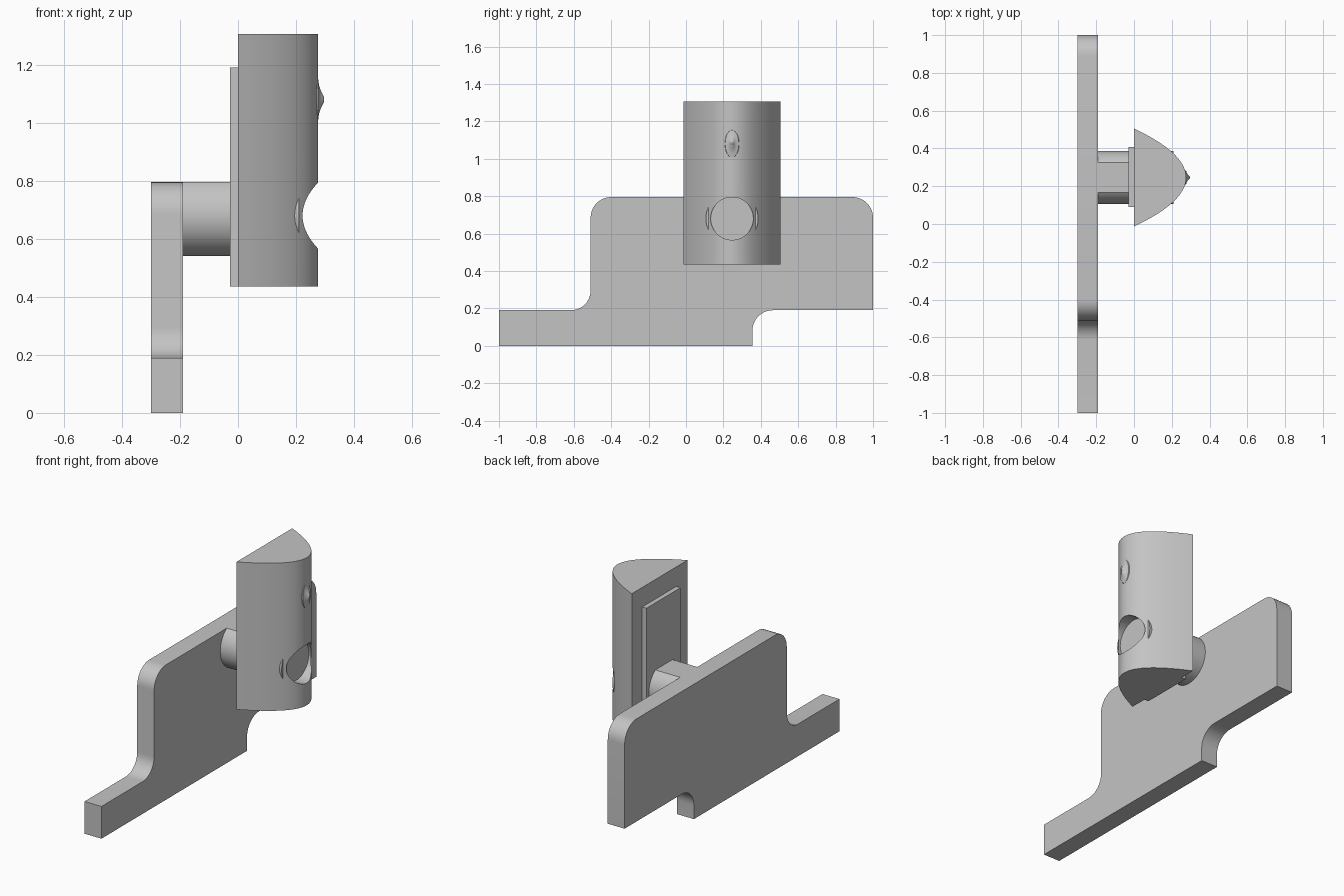
import bpy
import bmesh
from math import sin, cos, pi, sqrt, asin, radians
from mathutils import Vector

cube = bpy.data.objects.get("Cube")
if cube:
    bpy.data.objects.remove(cube, do_unlink=True)

GREY = (0.55, 0.55, 0.55, 1)
grey = bpy.data.materials.new("plain grey")
grey.use_nodes = True
grey.diffuse_color = GREY
grey.node_tree.nodes["Principled BSDF"].inputs["Base Color"].default_value = GREY

AXIS_Y, AXIS_Z = 0.246, 0.68   # shared axis of the pivot and the front hole


def finish(name, bm):
    """Turn a bmesh into a smooth-by-angle object."""
    bmesh.ops.recalc_face_normals(bm, faces=bm.faces)
    mesh = bpy.data.meshes.new(name)
    bm.to_mesh(mesh)
    bm.free()
    mesh.materials.append(grey)
    mesh.shade_smooth()
    mesh.set_sharp_from_angle(angle=radians(30))
    obj = bpy.data.objects.new(name, mesh)
    bpy.context.collection.objects.link(obj)
    return obj


def prism(name, points, lo, hi, along):
    """Extrude a flat outline along x (y, z points) or z (x, y points)."""
    bm = bmesh.new()
    place = (lambda p, h: (h, *p)) if along == "x" else (lambda p, h: (*p, h))
    face = bm.faces.new([bm.verts.new(place(p, lo)) for p in points])
    moved = bmesh.ops.extrude_face_region(bm, geom=[face])["geom"]
    step = Vector(place((0, 0), hi - lo))
    verts = [v for v in moved if isinstance(v, bmesh.types.BMVert)]
    bmesh.ops.translate(bm, verts=verts, vec=step)
    return finish(name, bm)


def rounded(corners, steps=10):
    """Outline from right-angled corners given as (y, z, radius)."""
    out = []
    for i, (a, b, r) in enumerate(corners):
        p = Vector((a, b))
        if r == 0:
            out.append(tuple(p))
            continue
        u = (Vector(corners[i - 1][:2]) - p).normalized()
        v = (Vector(corners[(i + 1) % len(corners)][:2]) - p).normalized()
        for k in range(steps + 1):
            t = pi / 2 * k / steps
            out.append(tuple(p + r * (u + v - v * cos(t) - u * sin(t))))
    return out


def circle(r, start=0.0, sweep=2 * pi, n=64):
    count = n if sweep >= 2 * pi else n + 1
    return [(AXIS_Y + r * cos(start + sweep * k / n),
             AXIS_Z + r * sin(start + sweep * k / n)) for k in range(count)]


# Flat stepped side plate with rounded corners
prism("side_plate", rounded([
    (-1, 0, 0), (0.355, 0, 0), (0.355, 0.19, 0.11), (1, 0.19, 0),
    (1, 0.795, 0.11), (-0.51, 0.795, 0.11), (-0.51, 0.19, 0.105), (-1, 0.19, 0),
]), -0.30, -0.19, "x")

# Pivot, its top cut flush with the plate
cut = asin((0.795 - AXIS_Z) / 0.14)
prism("pivot", circle(0.14, pi - cut, pi + 2 * cut), -0.19, 0.21, "x")

# Backing strip behind the body
prism("backing_strip", [(0.09, 0.435), (0.408, 0.435), (0.408, 1.19), (0.09, 1.19)],
      -0.028, 0, "x")

# Body with a bullet-shaped cross-section
half, depth, n = 0.259, 0.276, 48
section = [(depth * (1 - s * s), AXIS_Y + half * s)
           for s in (-1 + 2 * k / n for k in range(n + 1))]
body = prism("body", section, 0.435, 1.305, "z")

# Round front hole, ending at the pivot's end face
cutter = prism("hole_cutter", circle(0.114), 0.205, 0.4, "x")
cutter.hide_render = True
mod = body.modifiers.new("front_hole", "BOOLEAN")
mod.operation = "DIFFERENCE"
mod.solver = "EXACT"
mod.object = cutter
graph = bpy.context.evaluated_depsgraph_get()
cut_mesh = bpy.data.meshes.new_from_object(body.evaluated_get(graph))
body.modifiers.clear()
body.data = cut_mesh
cut_mesh.shade_smooth()
cut_mesh.set_sharp_from_angle(angle=radians(30))
bpy.data.objects.remove(cutter, do_unlink=True)

# Small flared nub on the nose
bm = bmesh.new()
profile = [(0.078, 0.268), (0.073, 0.276), (0.05, 0.279), (0.032, 0.285),
           (0.018, 0.292), (0.009, 0.296)]
rings = []
for r, x in profile:
    rings.append([bm.verts.new((x, AXIS_Y + 0.5 * r * cos(2 * pi * k / 32),
                                1.08 + r * sin(2 * pi * k / 32))) for k in range(32)])
for low, high in zip(rings, rings[1:]):
    for k in range(32):
        j = (k + 1) % 32
        bm.faces.new((low[k], low[j], high[j], high[k]))
bm.faces.new(rings[-1])
bm.faces.new(rings[0])
finish("nub", bm)
